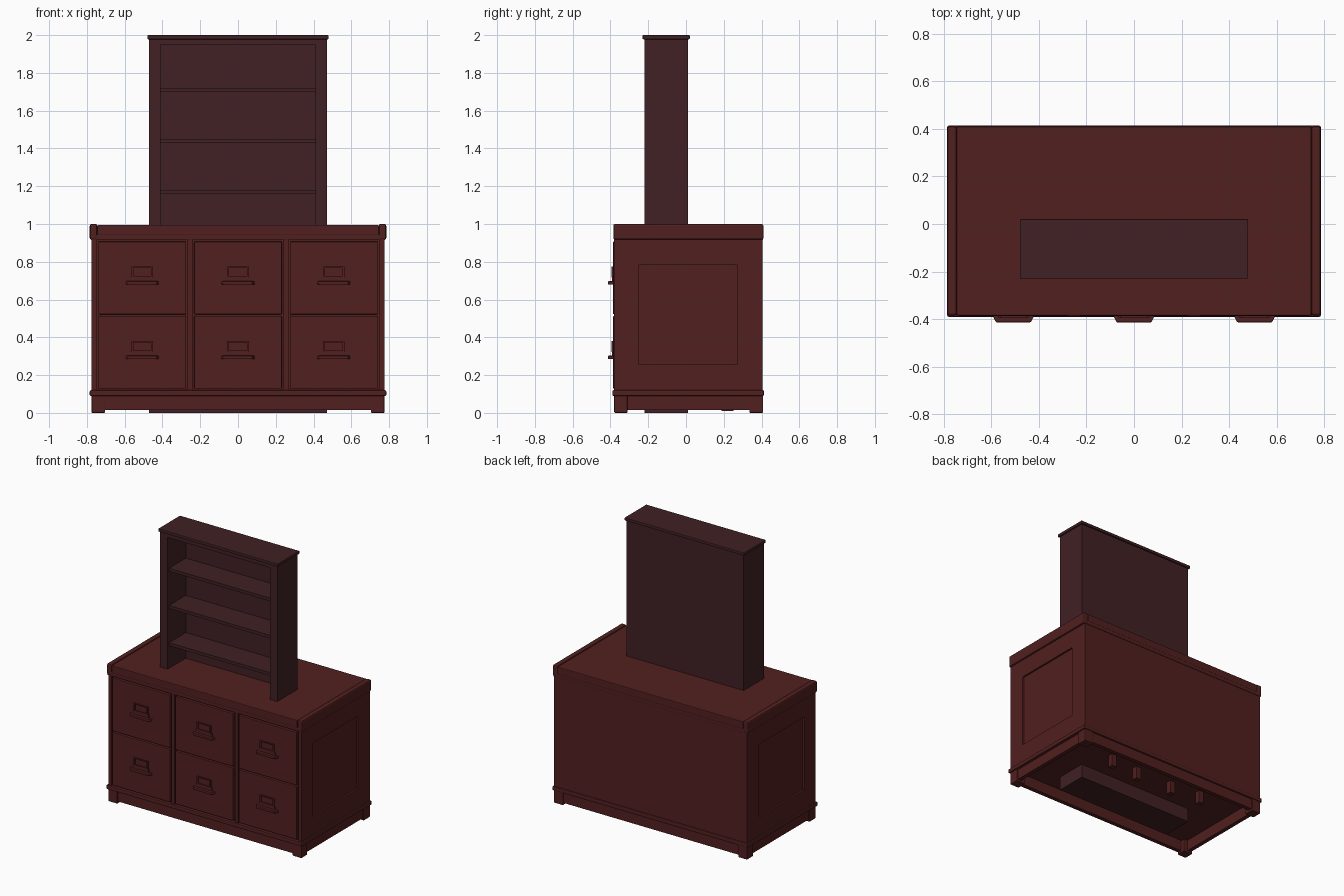
import bpy, bmesh
from mathutils import Vector

old = bpy.data.objects.get("Cube")
if old:
    bpy.data.objects.remove(old, do_unlink=True)


def material(name, rgb):
    m = bpy.data.materials.new(name)
    m.use_nodes = True
    m.diffuse_color = (*rgb, 1)
    m.node_tree.nodes["Principled BSDF"].inputs["Base Color"].default_value = (*rgb, 1)
    return m


RED = material("cherry wood", (0.085, 0.014, 0.014))
DARK = material("dark walnut", (0.052, 0.015, 0.017))


def box(name, x, y, z, mat=RED, bevel=0.0, taper=None):
    """Box from (min, max) ranges; taper narrows the front face in x."""
    bm = bmesh.new()
    bmesh.ops.create_cube(bm, size=1)
    for v in bm.verts:
        front = v.co.y < 0
        v.co = Vector([(a + b) / 2 + c * (b - a) for (a, b), c in zip((x, y, z), v.co)])
        if taper and front:
            v.co.x += taper if v.co.x < (x[0] + x[1]) / 2 else -taper
    if bevel:
        bmesh.ops.bevel(bm, geom=bm.edges[:], offset=bevel, segments=2,
                        profile=0.5, affect='EDGES')
    me = bpy.data.meshes.new(name)
    bm.to_mesh(me)
    bm.free()
    me.materials.append(mat)
    ob = bpy.data.objects.new(name, me)
    bpy.context.collection.objects.link(ob)
    return ob


def span(c, half):
    return (c - half, c + half)


def mirrored(x, s):
    return tuple(sorted((x[0] * s, x[1] * s)))


SIDES = (("left", 1), ("right", -1))

# Cabinet carcass with a recessed panel on each end
box("cabinet_core", (-0.762, 0.762), (-0.365, 0.40), (0.10, 0.93))
box("back_panel", (-0.765, 0.765), (0.395, 0.405), (0.12, 0.92))
for side, s in SIDES:
    x = mirrored((0.75, 0.775), s)
    box(side + "_end_front_stile", x, (-0.38, -0.25), (0.12, 0.92))
    box(side + "_end_back_stile", x, (0.27, 0.405), (0.12, 0.92))
    box(side + "_end_bottom_rail", x, (-0.25, 0.27), (0.12, 0.255))
    box(side + "_end_top_rail", x, (-0.25, 0.27), (0.785, 0.92))

# Front dividers
for i, c in enumerate((-0.255, 0.255)):
    box(f"divider_{i}", span(c, 0.013), (-0.38, -0.36), (0.12, 0.92))

# Drawers, each with a label holder and a cup pull
for col, c in enumerate((-0.507, 0, 0.507)):
    for row, z in enumerate((0.128, 0.522)):
        tag = f"_{col}_{row}"
        box("drawer" + tag, span(c, 0.232), (-0.386, -0.36), (z, z + 0.385), bevel=0.004)
        h = z + 0.157
        box("label_top" + tag, span(c, 0.056), (-0.394, -0.384), (h + 0.088, h + 0.095))
        box("label_bottom" + tag, span(c, 0.056), (-0.394, -0.384), (h + 0.038, h + 0.045))
        for side, s in SIDES:
            box(f"label_{side}" + tag, span(c + s * 0.052, 0.005), (-0.394, -0.384),
                (h + 0.038, h + 0.095))
        box("pull_plate" + tag, span(c, 0.065), (-0.393, -0.384), (h + 0.018, h + 0.038))
        box("pull" + tag, span(c, 0.088), (-0.413, -0.384), (h, h + 0.018),
            bevel=0.003, taper=0.015)

# Worktop with rounded end boards
box("top_apron", (-0.78, 0.78), (-0.382, 0.408), (0.915, 0.945), bevel=0.003)
box("worktop", (-0.745, 0.745), (-0.385, 0.41), (0.94, 0.995), bevel=0.005)
for side, s in SIDES:
    box(side + "_top_end", mirrored((0.745, 0.785), s), (-0.385, 0.41),
        (0.917, 1.0), bevel=0.01)

# Plinth: moulding, rails, corner feet and support pegs
for name, x, y in (("front", (-0.785, 0.785), (-0.39, -0.35)),
                   ("back", (-0.785, 0.785), (0.375, 0.413)),
                   ("left", (0.745, 0.785), (-0.39, 0.413)),
                   ("right", (-0.785, -0.745), (-0.39, 0.413))):
    box(name + "_base_moulding", x, y, (0.09, 0.12), bevel=0.006)
for name, y in (("front", (-0.372, -0.342)), ("back", (0.37, 0.40))):
    box(name + "_plinth_rail", (-0.75, 0.75), y, (0.015, 0.095))
for side, s in SIDES:
    box(side + "_plinth_rail", mirrored((0.735, 0.765), s), (-0.36, 0.39), (0.015, 0.095))
    for end, y in (("front", (-0.38, -0.31)), ("back", (0.335, 0.408))):
        box(f"{side}_{end}_foot", mirrored((0.703, 0.775), s), y, (0, 0.095), bevel=0.005)
    for i, (px, py) in enumerate(((0.385, 0.232), (0.15, 0.208))):
        box(f"{side}_peg_{i}", span(px * s, 0.02), span(py, 0.02), (0.01, 0.105))

# Tall open bookcase standing through the cabinet
for side, s in SIDES:
    box(side + "_bookcase_side", mirrored((0.41, 0.47), s), (-0.22, 0.01), (0, 1.98), DARK)
box("bookcase_back", (-0.41, 0.41), (-0.012, 0.01), (0, 1.98), DARK)
box("bookcase_base", (-0.41, 0.41), (-0.22, -0.01), (0, 0.1), DARK)
box("bookcase_top_rail", (-0.41, 0.41), (-0.22, -0.01), (1.95, 1.98), DARK)
box("bookcase_cap", (-0.48, 0.48), (-0.23, 0.02), (1.978, 2.0), DARK, bevel=0.004)
for i in range(3):
    z = 1.17 + 0.27 * i
    box(f"shelf_{i}", (-0.41, 0.41), (-0.205, -0.01), (z - 0.011, z + 0.011), DARK)
